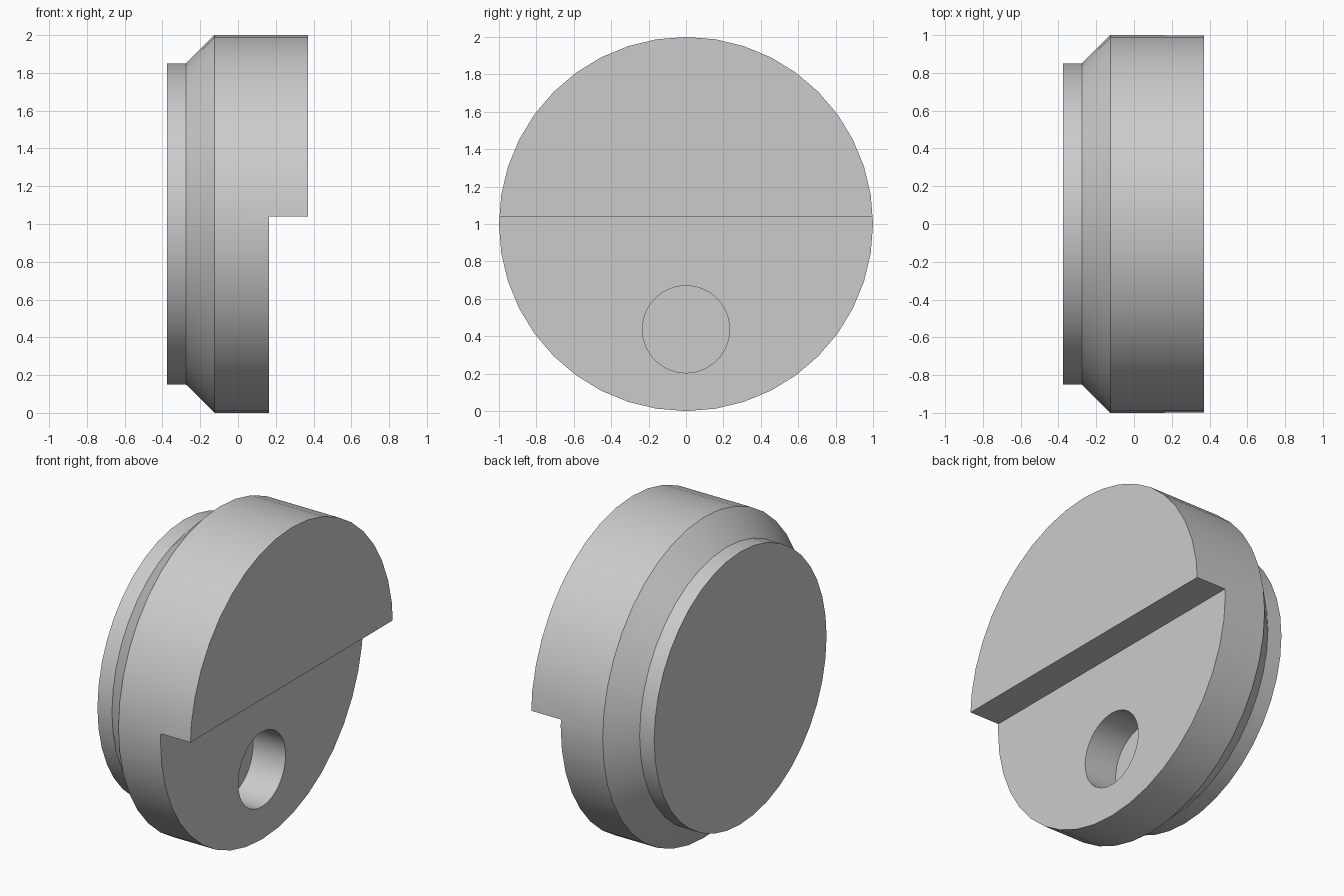
import bpy
import bmesh
from math import pi, radians
from mathutils import Matrix, Vector

default = bpy.data.objects.get("Cube")
if default:
    bpy.data.objects.remove(default, do_unlink=True)

CENTRE_Z = 1.0
BACK, FRONT = -0.375, 0.37      # ends of the disc along x
LEDGE_X, LEDGE_Z = 0.165, 1.04  # lower half is cut back to this face
HOLE_Z, HOLE_R, HOLE_DEPTH = 0.437, 0.233, 0.225

grey = bpy.data.materials.new("plain grey")
grey.use_nodes = True
colour = (0.6, 0.6, 0.6, 1.0)
grey.diffuse_color = colour
grey.node_tree.nodes["Principled BSDF"].inputs["Base Color"].default_value = colour


def finish(name, bm):
    """Turn a bmesh into a scene object with the grey material."""
    bmesh.ops.recalc_face_normals(bm, faces=bm.faces)
    mesh = bpy.data.meshes.new(name)
    bm.to_mesh(mesh)
    bm.free()
    mesh.materials.append(grey)
    obj = bpy.data.objects.new(name, mesh)
    bpy.context.collection.objects.link(obj)
    return obj


def lathe_x(name, profile, z, sides):
    """Revolve (x, radius) points around a horizontal axis at height z."""
    bm = bmesh.new()
    rings = []
    for x, radius in profile:
        ring = bmesh.ops.create_circle(
            bm, segments=sides, radius=radius,
            matrix=Matrix.Translation((x, 0, z)) @ Matrix.Rotation(pi / 2, 4, "Y"))
        rings.append(ring["verts"])
    for a, b in zip(rings, rings[1:]):
        for i in range(sides):
            j = (i + 1) % sides
            bm.faces.new((a[i], a[j], b[j], b[i]))
    bm.faces.new(rings[0])
    bm.faces.new(rings[-1])
    return finish(name, bm)


def box(name, low, high):
    bm = bmesh.new()
    low, high = Vector(low), Vector(high)
    bmesh.ops.create_cube(
        bm, size=1,
        matrix=Matrix.Translation((low + high) / 2) @ Matrix.Diagonal((*(high - low), 1)))
    return finish(name, bm)


# Disc with a chamfered shoulder and a narrower rear boss
disc = lathe_x("stepped_disc",
               [(BACK, 0.85), (-0.275, 0.85), (-0.125, 1.0), (FRONT, 1.0)],
               CENTRE_Z, 40)

# Cutters for the half-round step and the blind hole
cutters = [
    box("step_cutter", (LEDGE_X, -1.5, -0.5), (1, 1.5, LEDGE_Z)),
    lathe_x("hole_cutter",
            [(LEDGE_X - HOLE_DEPTH, HOLE_R), (LEDGE_X + 0.1, HOLE_R)], HOLE_Z, 48),
]

bpy.ops.object.select_all(action="DESELECT")
disc.select_set(True)
bpy.context.view_layer.objects.active = disc
for cutter in cutters:
    cutter.hide_render = True
    cut = disc.modifiers.new(cutter.name, "BOOLEAN")
    cut.operation = "DIFFERENCE"
    cut.solver = "EXACT"
    cut.object = cutter
    bpy.ops.object.modifier_apply(modifier=cut.name)
    bpy.data.objects.remove(cutter, do_unlink=True)

# Smooth round walls, crisp rims
bpy.ops.object.shade_smooth_by_angle(angle=radians(30))
